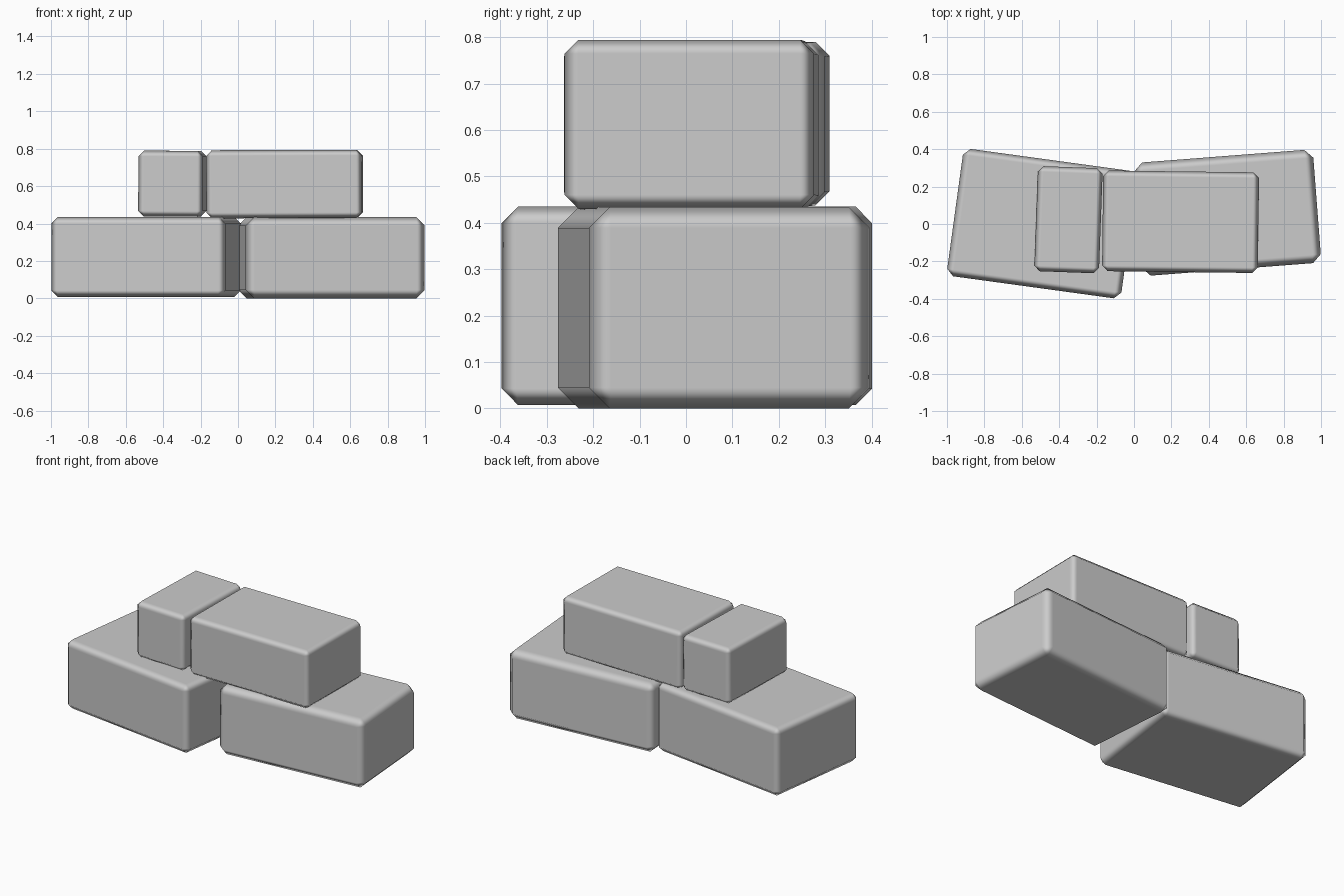
import bpy, bmesh
from math import radians
from mathutils import Matrix, Euler

if "Cube" in bpy.data.objects:
    bpy.data.objects.remove(bpy.data.objects["Cube"])


def stone_block(name, centre, size, turn, bevel, roll=0.0):
    """Chamfered brick with softened shading."""
    bm = bmesh.new()
    bmesh.ops.create_cube(bm, size=1.0)
    bmesh.ops.scale(bm, vec=size, verts=bm.verts)
    rot = Euler((0, radians(roll), radians(turn))).to_matrix().to_4x4()
    bmesh.ops.transform(bm, matrix=Matrix.Translation(centre) @ rot, verts=bm.verts)
    mesh = bpy.data.meshes.new(name)
    bm.to_mesh(mesh)
    bm.free()
    mesh.shade_smooth()
    obj = bpy.data.objects.new(name, mesh)
    bpy.context.collection.objects.link(obj)
    mod = obj.modifiers.new("chamfer", 'BEVEL')
    mod.width = bevel
    mod.segments = 1
    mod.limit_method = 'NONE'
    mod.harden_normals = True
    return obj


# Lower course: two large blocks
stone_block("lower_left_block", (-0.491, 0.002, 0.221), (0.94, 0.687, 0.428), -7.8, 0.036)
stone_block("lower_right_block", (0.50, 0.06, 0.217), (0.96, 0.607, 0.434), 4.4, 0.045)

# Upper course: one long and one short block
stone_block("upper_right_block", (0.249, 0.012, 0.611), (0.832, 0.538, 0.364), -0.7, 0.03, -0.2)
stone_block("upper_left_block", (-0.351, 0.023, 0.613), (0.346, 0.562, 0.352), -2.1, 0.03, 0.3)
